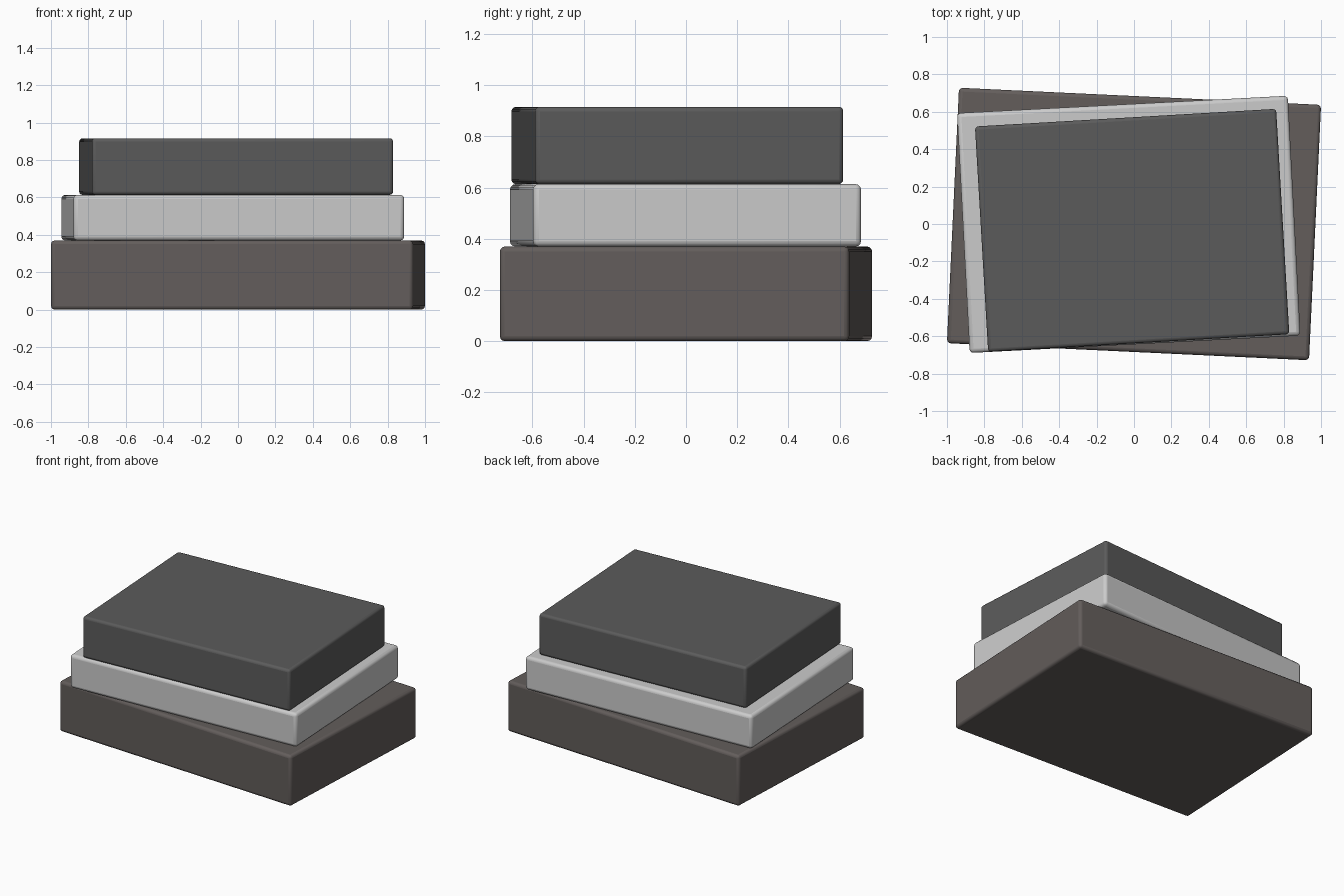
import bpy
from math import radians

if "Cube" in bpy.data.objects:
    bpy.data.objects.remove(bpy.data.objects["Cube"])


def slab(name, size, center, z0, turn, color, radius):
    """Rounded box resting at height z0, turned about the vertical axis."""
    w, d, h = size
    bpy.ops.mesh.primitive_cube_add(size=1, location=(center[0], center[1], z0 + h / 2),
                                    rotation=(0, 0, radians(turn)))
    ob = bpy.context.object
    ob.name = name
    ob.scale = (w, d, h)
    bpy.ops.object.transform_apply(location=False, rotation=False, scale=True)
    bevel = ob.modifiers.new("rounded_edges", 'BEVEL')
    bevel.width = radius
    bevel.segments = 3
    bpy.ops.object.shade_smooth_by_angle(angle=radians(40))
    mat = bpy.data.materials.new(name + "_color")
    mat.diffuse_color = (*color, 1)
    mat.use_nodes = True
    mat.node_tree.nodes["Principled BSDF"].inputs["Base Color"].default_value = mat.diffuse_color
    ob.data.materials.append(mat)
    return ob


# Three stacked slabs, each slightly twisted
slab("bottom_slab", (1.938, 1.367, 0.370), (0, 0), 0.0, -2.7, (0.125, 0.11, 0.105), 0.02)
slab("middle_slab", (1.771, 1.284, 0.244), (-0.028, -0.002), 0.370, 3.0, (0.58, 0.57, 0.55), 0.022)
slab("top_slab", (1.613, 1.207, 0.302), (-0.010, -0.034), 0.614, 3.35, (0.105, 0.105, 0.105), 0.018)
